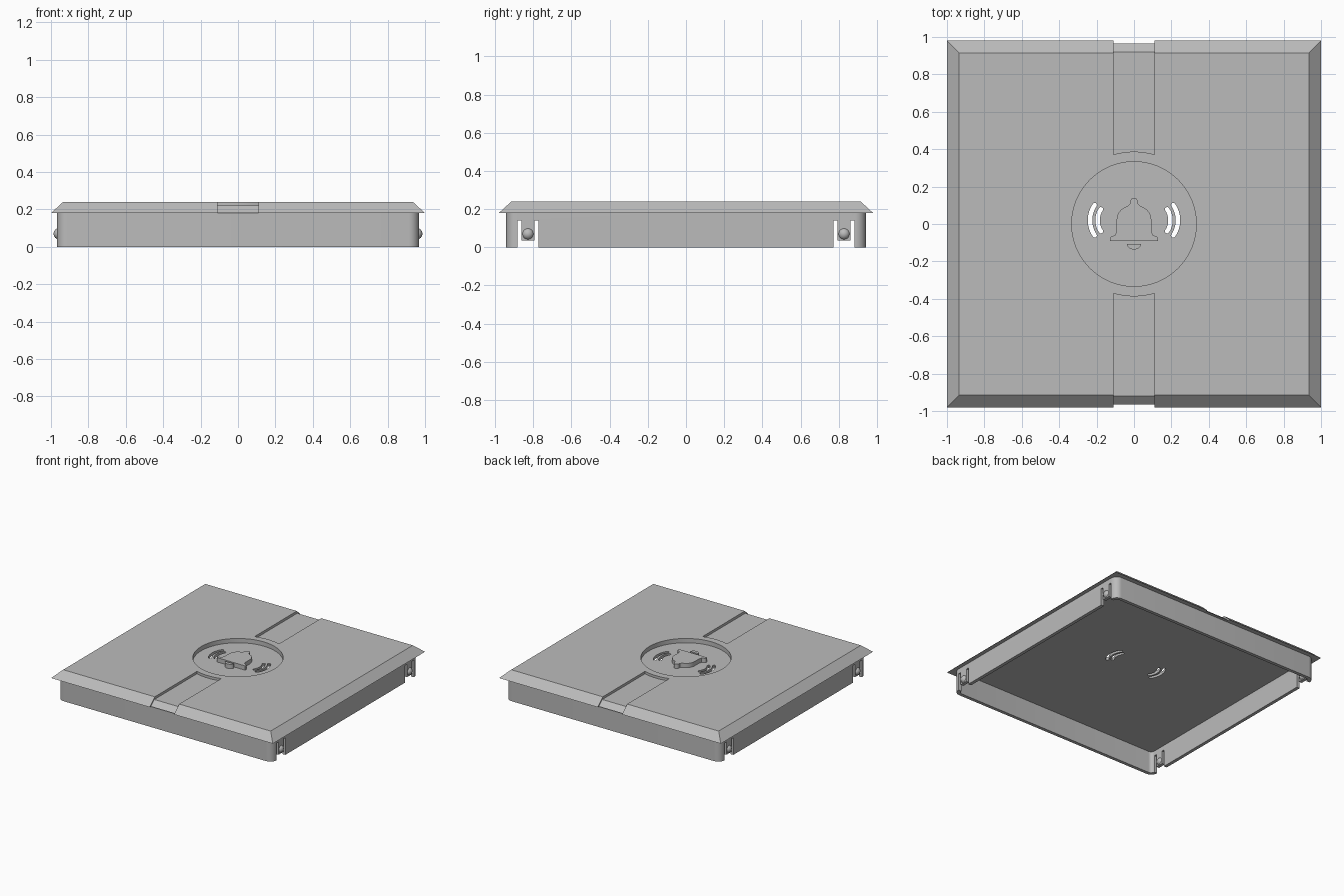
import bpy, bmesh
from math import sin, cos, pi, radians, sqrt
from mathutils import Vector, Matrix

if "Cube" in bpy.data.objects:
    bpy.data.objects.remove(bpy.data.objects["Cube"], do_unlink=True)

grey = bpy.data.materials.new("plain grey")
grey.use_nodes = True
grey.diffuse_color = (0.5, 0.5, 0.5, 1)
grey.node_tree.nodes["Principled BSDF"].inputs["Base Color"].default_value = (0.5, 0.5, 0.5, 1)

# Main heights
LIP, TOP, FLOOR, GROOVE = 0.18, 0.24, 0.205, 0.22


def finish(bm, name):
    bmesh.ops.recalc_face_normals(bm, faces=bm.faces)
    mesh = bpy.data.meshes.new(name)
    bm.to_mesh(mesh)
    bm.free()
    obj = bpy.data.objects.new(name, mesh)
    bpy.context.collection.objects.link(obj)
    mesh.materials.append(grey)
    return obj


def prism(name, outline, z0, z1):
    """Extrude a closed xy outline from z0 to z1."""
    bm = bmesh.new()
    face = bm.faces.new([bm.verts.new((x, y, z0)) for x, y in outline])
    grown = bmesh.ops.extrude_face_region(bm, geom=[face])["geom"]
    bmesh.ops.translate(bm, vec=(0, 0, z1 - z0),
                        verts=[v for v in grown if isinstance(v, bmesh.types.BMVert)])
    return finish(bm, name)


def box(name, x0, x1, y0, y1, z0, z1):
    return prism(name, [(x0, y0), (x1, y0), (x1, y1), (x0, y1)], z0, z1)


def arc(cx, cy, r, a0, a1, n):
    """Points along an arc, angles in degrees."""
    steps = [radians(a0 + (a1 - a0) * i / n) for i in range(n + 1)]
    return [(cx + r * cos(a), cy + r * sin(a)) for a in steps]


def rounded_rect(hx, hy, r):
    pts = []
    for i, (sx, sy) in enumerate([(1, 1), (-1, 1), (-1, -1), (1, -1)]):
        pts += arc(sx * (hx - r), sy * (hy - r), r, 90 * i, 90 * i + 90, 8)
    return pts


def cut(obj, cutter):
    mod = obj.modifiers.new("cut", "BOOLEAN")
    mod.operation, mod.solver, mod.object = "DIFFERENCE", "EXACT", cutter
    bpy.context.view_layer.objects.active = obj
    bpy.ops.object.modifier_apply(modifier=mod.name)
    bpy.data.objects.remove(cutter, do_unlink=True)


def smooth(obj):
    bpy.ops.object.select_all(action="DESELECT")
    obj.select_set(True)
    bpy.context.view_layer.objects.active = obj
    bpy.ops.object.shade_smooth_by_angle(angle=radians(30))


# Lid plate with chamfered edges
lid = box("lid", -1, 1, -0.98, 0.98, LIP, TOP)
for v in lid.data.vertices:
    if v.co.z > TOP - 0.01:
        v.co.x *= 0.935
        v.co.y *= 0.915 / 0.98

# Round recess in the middle
cut(lid, prism("recess_cutter", arc(0, 0, 0.333, 0, 357, 119), FLOOR, 0.4))

# Front and back grooves, with a curved inner end and a sloped outer end
for side in (1, -1):
    bm = bmesh.new()
    plan = arc(0, 0, 0.387, 106.5, 73.5, 12)
    plan = [(-0.11, plan[0][1])] + plan[1:-1] + [(0.11, plan[-1][1])]
    rows = [[bm.verts.new((x, side * y, z)) for x, y in plan] for z in (GROOVE, 0.4)]
    outer = [[bm.verts.new((x, side * y, z)) for y, z in
              ((0.92, GROOVE), (0.98, 0.167), (1.1, 0.167), (1.1, 0.4))] for x in (-0.11, 0.11)]
    low, high = rows
    left, right = outer
    for i in range(len(plan) - 1):
        bm.faces.new((low[i], low[i + 1], high[i + 1], high[i]))
    for i in range(3):
        bm.faces.new((left[i], left[i + 1], right[i + 1], right[i]))
    bm.faces.new(low + [right[0], left[0]])
    bm.faces.new(high + [right[3], left[3]])
    bm.faces.new([low[0]] + left + [high[0]])
    bm.faces.new([low[-1]] + right + [high[-1]])
    cut(lid, finish(bm, "groove_cutter"))

# Curved sound slots through the lid
for side in (1, -1):
    for r in (0.105, 0.145):
        w, cx, cy, a = 0.012, 0.09, 0.02, 34
        ex, ey = r * cos(radians(a)), r * sin(radians(a))
        pts = arc(cx, cy, r + w, -a, a, 14)
        pts += arc(cx + ex, cy + ey, w, a, a + 180, 6)[1:-1]
        pts += arc(cx, cy, r - w, a, -a, 14)
        pts += arc(cx + ex, cy - ey, w, 180 - a, 360 - a, 6)[1:-1]
        cut(lid, prism("slot_cutter", [(side * x, y) for x, y in pts], 0.1, 0.4))
smooth(lid)

# Raised bell symbol: right half of the outline, then mirrored
half = [(0.127, -0.09), (0.127, -0.078)] + arc(0.115, -0.078, 0.012, 30, 80, 3)
half += [(0.1, -0.058), (0.093, -0.04), (0.093, 0.02)]
half += arc(0.015, 0.02, 0.078, 15, 75, 6)
half += [(0.022, 0.108)] + arc(0, 0.118, 0.021, 0, 75, 4)
bell = prism("bell_symbol", half + [(0, 0.139)] + [(-x, y) for x, y in reversed(half)],
             FLOOR - 0.005, TOP)
smooth(bell)
clapper = prism("bell_clapper", [(x, -0.107 + 0.8 * y) for x, y in arc(0, 0, 0.037, 180, 360, 16)],
                FLOOR - 0.005, TOP)
smooth(clapper)

# Skirt wall under the lid
skirt = prism("skirt", rounded_rect(0.967, 0.942, 0.055), 0, LIP + 0.005)
cut(skirt, prism("hollow_cutter", rounded_rect(0.94, 0.915, 0.03), -0.1, 0.4))

# Snap clips: two slits beside a short tongue, with a ball bump
for sx, side_name in ((1, "left"), (-1, "right")):
    for sy, end_name in ((1, "back"), (-1, "front")):
        y = sy * 0.828
        for lo, hi in ((-0.056, -0.033), (0.033, 0.056)):
            cut(skirt, box("slit_cutter", sx * 0.955 - 0.05, sx * 0.955 + 0.05,
                           y + lo, y + hi, -0.1, 0.14))
        cut(skirt, box("tongue_cutter", sx * 0.955 - 0.05, sx * 0.955 + 0.05,
                       y - 0.04, y + 0.04, -0.1, 0.035))
        bm = bmesh.new()
        bmesh.ops.create_uvsphere(bm, u_segments=24, v_segments=12, radius=0.031,
                                  matrix=Matrix.Translation((sx * 0.955, y, 0.07)))
        smooth(finish(bm, f"clip_bump_{end_name}_{side_name}"))
smooth(skirt)
